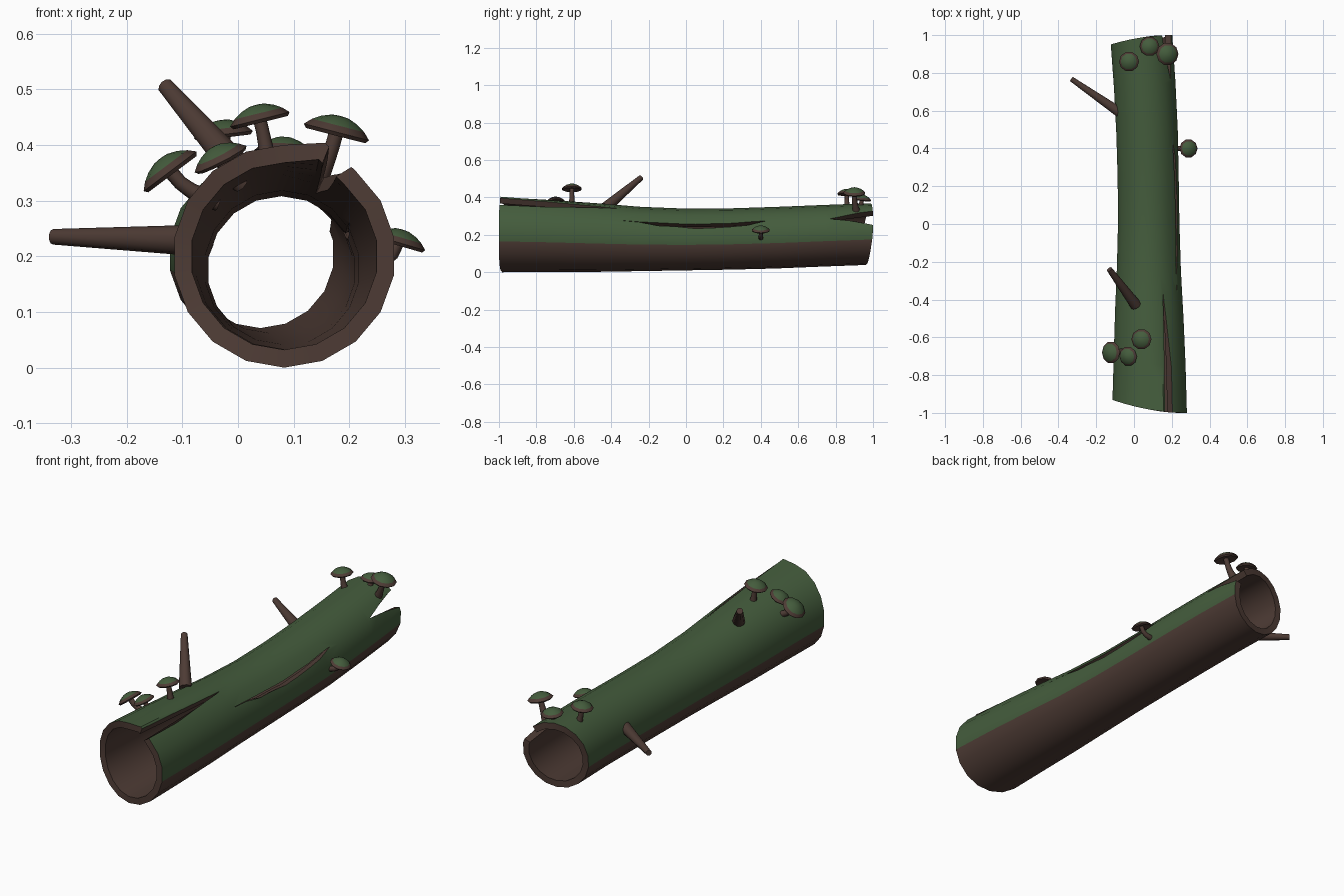
import bpy, bmesh
from math import cos, sin, radians, pi
from mathutils import Vector

cube = bpy.data.objects.get("Cube")
if cube:
    bpy.data.objects.remove(cube, do_unlink=True)


def material(name, rgb):
    m = bpy.data.materials.new(name)
    m.use_nodes = True
    m.diffuse_color = (*rgb, 1)
    m.node_tree.nodes["Principled BSDF"].inputs["Base Color"].default_value = (*rgb, 1)
    return m


BARK = material("brown bark", (0.075, 0.044, 0.035))
MOSS = material("green moss", (0.058, 0.108, 0.046))


def loft(name, rings, mossy=lambda ring, side: False, closed=False):
    """Skin a row of equal rings; cap the ends, or join last ring to first."""
    bm = bmesh.new()
    rows = [[bm.verts.new(p) for p in ring] for ring in rings]
    n, count = len(rows[0]), len(rows)
    for i in range(count if closed else count - 1):
        a, b = rows[i], rows[(i + 1) % count]
        for j in range(n):
            k = (j + 1) % n
            f = bm.faces.new((a[j], a[k], b[k], b[j]))
            f.material_index = int(mossy(i, j))
    if not closed:
        bm.faces.new(rows[0])
        f = bm.faces.new(rows[-1])
        f.material_index = int(mossy(count - 2, 0))
    bmesh.ops.recalc_face_normals(bm, faces=bm.faces)
    mesh = bpy.data.meshes.new(name)
    bm.to_mesh(mesh)
    bm.free()
    mesh.materials.append(BARK)
    mesh.materials.append(MOSS)
    ob = bpy.data.objects.new(name, mesh)
    bpy.context.collection.objects.link(ob)
    return ob


def smooth(ob, angle):
    bpy.ops.object.select_all(action="DESELECT")
    ob.select_set(True)
    bpy.context.view_layer.objects.active = ob
    bpy.ops.object.shade_smooth_by_angle(angle=radians(angle))


def circle(centre, axis, radius, n):
    q = Vector((0, 0, 1)).rotation_difference(axis)
    return [centre + q @ Vector((radius * cos(2 * pi * j / n), radius * sin(2 * pi * j / n), 0))
            for j in range(n)]


def sweep(name, path, radii, n):
    rings = []
    for i, p in enumerate(path):
        axis = path[min(i + 1, len(path) - 1)] - path[max(i - 1, 0)]
        rings.append(circle(p, axis, radii[i], n))
    smooth(loft(name, rings), 50)


# Log: centre x, centre z and radius at even steps from front to back
STATIONS = [(.083, .200, .200), (.083, .194, .193), (.081, .186, .184), (.079, .178, .172),
            (.078, .175, .165), (.075, .178, .164), (.069, .185, .165), (.057, .195, .165),
            (.040, .204, .165)]
SIDES = 18


def section(y):
    t = min(max((y + 1) * 4, 0), 7.999)
    i = int(t)
    return [a + (b - a) * (t - i) for a, b in zip(STATIONS[i], STATIONS[i + 1])]


def log_point(y, deg, scale=1.0, inset=0.0):
    cx, cz, r = section(y)
    r = r * scale - inset
    return Vector((cx + r * cos(radians(deg)), y, cz + r * sin(radians(deg))))


def log_ring(y, inset):
    ring = []
    for j in range(SIDES):
        deg = 10 + 20 * j
        p = log_point(y, deg, inset=inset)
        # uneven ends and a raised lip beside the front split
        left = ((1 - cos(radians(deg))) / 2) ** 2
        low = max(-sin(radians(deg)), 0)
        t = (y + 1) / 2
        p.y += 0.07 * left * (1 - t) - (0.05 * left + 0.025 * low) * t
        if deg == 70:
            p += Vector((.3, 0, 1)) * 0.016 * max(0, (-.37 - y) / .63)
        ring.append(p)
    return ring


ys = [-1 + i / 8 for i in range(17)]
outer = [log_ring(y, 0) for y in ys]
inner = [log_ring(y, 0.032) for y in reversed(ys)]
log = loft("hollow_log", outer + inner,
           lambda i, j: i < len(ys) - 1 and (j < 9 or j == SIDES - 1), closed=True)


# Splits: rows of (y, low angle, high angle); lean narrows the inner side
def split(rows, lean):
    rings = []
    for y, lo, hi in rows:
        w = (hi - lo) * lean
        rings.append([log_point(y, lo + w, .7), log_point(y, hi, .7),
                      log_point(y, hi, 1.25), log_point(y, lo - w * .5, 1.25)])
    cutter = loft("split_cutter", rings)
    mod = log.modifiers.new("split", "BOOLEAN")
    mod.operation = "DIFFERENCE"
    mod.solver = "EXACT"
    mod.object = cutter
    bpy.context.view_layer.objects.active = log
    bpy.ops.object.modifier_apply(modifier=mod.name)
    bpy.data.objects.remove(cutter, do_unlink=True)


split([(-1.05, 54, 68), (-.37, 65, 65.4)], .7)
split([(-.35, 33, 33.3), (-.15, 25.5, 31.5), (.05, 21, 29.5), (.25, 24, 31), (.43, 34, 34.3)], .5)
split([(.77, 33, 33.4), (1.05, 14, 52)], 0)
smooth(log, 35)

# Broken branches
for name, base, tip, r0, r1 in [
        ("left_branch", (-.06, .58, .228), (-.332, .768, .235), .029, .014),
        ("top_branch", (.01, -.43, .345), (-.13, -.24, .506), .030, .015)]:
    a, b = Vector(base), Vector(tip)
    sweep(name, [a, a.lerp(b, .5), b], [r0, (r0 + r1) / 2, r1], 10)

# Mushrooms: stem foot, cap rim centre, cap axis, size
MUSHROOMS = [
    ((.055, -.61, .36), (.040, -.61, .443), (-.24, 0, .97), 1.0),
    ((-.035, -.67, .30), (-.120, -.68, .350), (-.60, 0, .80), 1.08),
    ((.005, -.68, .33), (-.030, -.70, .372), (-.45, -.1, .88), .95),
    ((.140, .91, .33), (.176, .90, .420), (.25, 0, .97), 1.1),
    ((.075, .93, .34), (.082, .94, .386), (.05, .1, 1), .95),
    ((-.010, .86, .34), (-.026, .86, .416), (-.12, 0, 1), .97),
    ((.205, .40, .185), (.288, .40, .222), (.28, 0, .96), .9),
]
CAP = [(.003, .010), (-.003, .050), (.003, .055), (.014, .044), (.023, .030), (.029, .014), (.030, .004)]
for i, (foot, rim, axis, size) in enumerate(MUSHROOMS, 1):
    foot, rim, axis = Vector(foot), Vector(rim), Vector(axis).normalized()
    bend = rim - axis * (rim - foot).length * .5
    path = [foot.lerp(bend, t).lerp(bend.lerp(rim, t), t) for t in (0, .25, .5, .75, 1)]
    path[-1] = rim + axis * .008
    sweep(f"mushroom_stem_{i}", path, [r * size for r in (.018, .015, .013, .012, .012)], 8)
    cap = loft(f"mushroom_cap_{i}",
               [circle(rim + axis * h * size, axis, r * size, 10) for h, r in CAP],
               lambda k, j: k >= 3)
    smooth(cap, 45)
